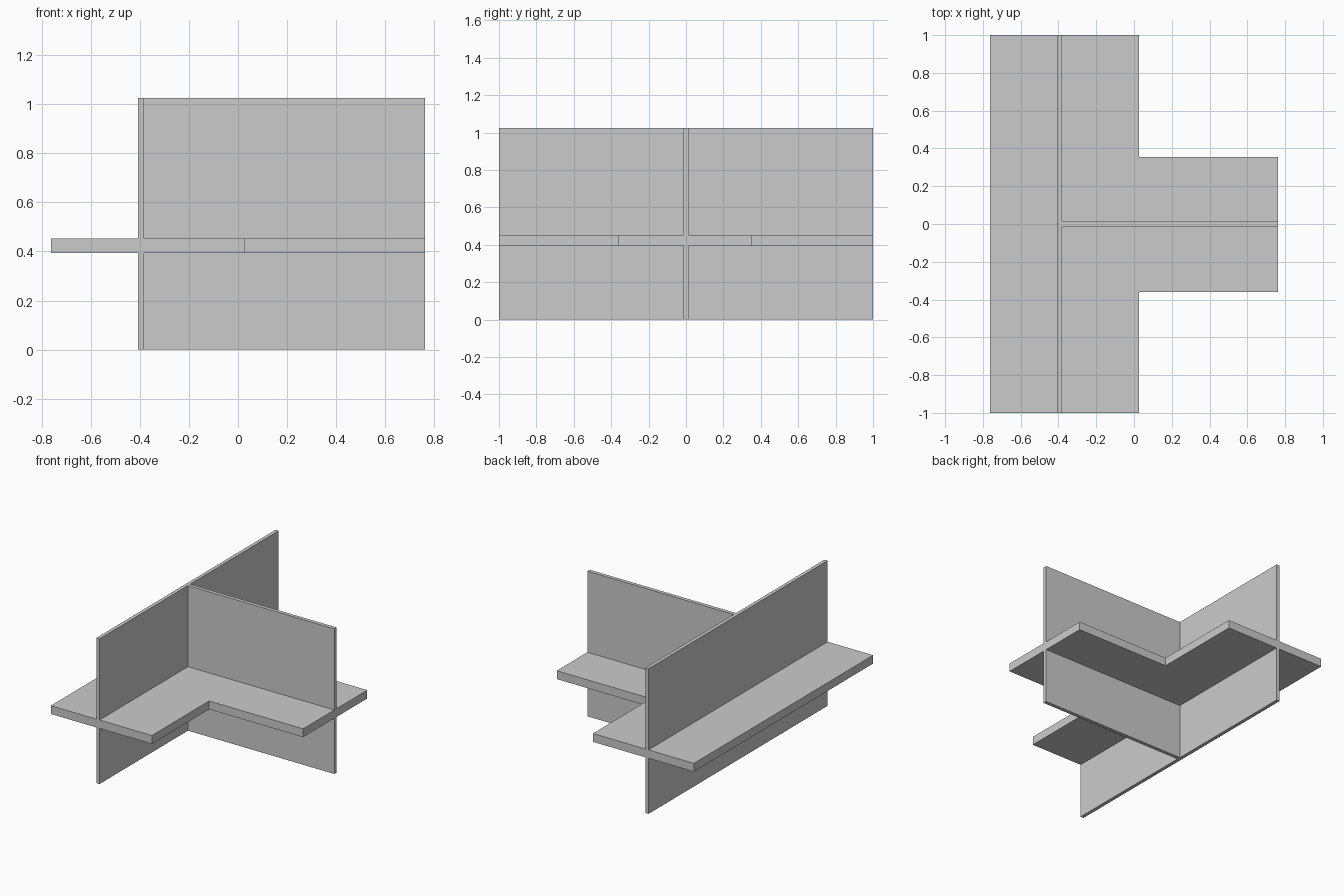
import bpy, bmesh

if "Cube" in bpy.data.objects:
    bpy.data.objects.remove(bpy.data.objects["Cube"])


def tee(name, back, front, reach, y0, y1, z0, z1):
    """Extruded T outline: long bar from x=back to x=front, stem out to x=reach."""
    outline = [(back, -1), (front, -1), (front, y0), (reach, y0),
               (reach, y1), (front, y1), (front, 1), (back, 1)]
    bm = bmesh.new()
    face = bm.faces.new([bm.verts.new((x, y, z0)) for x, y in outline])
    ext = bmesh.ops.extrude_face_region(bm, geom=[face])
    top = [g for g in ext["geom"] if isinstance(g, bmesh.types.BMVert)]
    bmesh.ops.translate(bm, verts=top, vec=(0, 0, z1 - z0))
    bmesh.ops.recalc_face_normals(bm, faces=bm.faces)
    mesh = bpy.data.meshes.new(name)
    bm.to_mesh(mesh)
    bm.free()
    obj = bpy.data.objects.new(name, mesh)
    bpy.context.collection.objects.link(obj)
    return obj


# thin upright walls meeting in a T
walls = tee("walls_with_floor", -0.407, -0.382, 0.762, -0.013, 0.013, 0, 1.025)

# T-shaped floor slab passing through the walls
floor = tee("floor_slab", -0.762, 0.027, 0.762, -0.361, 0.354, 0.393, 0.452)

# fuse the slab into the walls so the crossing is one clean solid
union = walls.modifiers.new("join_floor", 'BOOLEAN')
union.operation = 'UNION'
union.solver = 'EXACT'
union.object = floor
bpy.context.view_layer.objects.active = walls
walls.select_set(True)
bpy.ops.object.modifier_apply(modifier=union.name)
bpy.data.objects.remove(floor)
